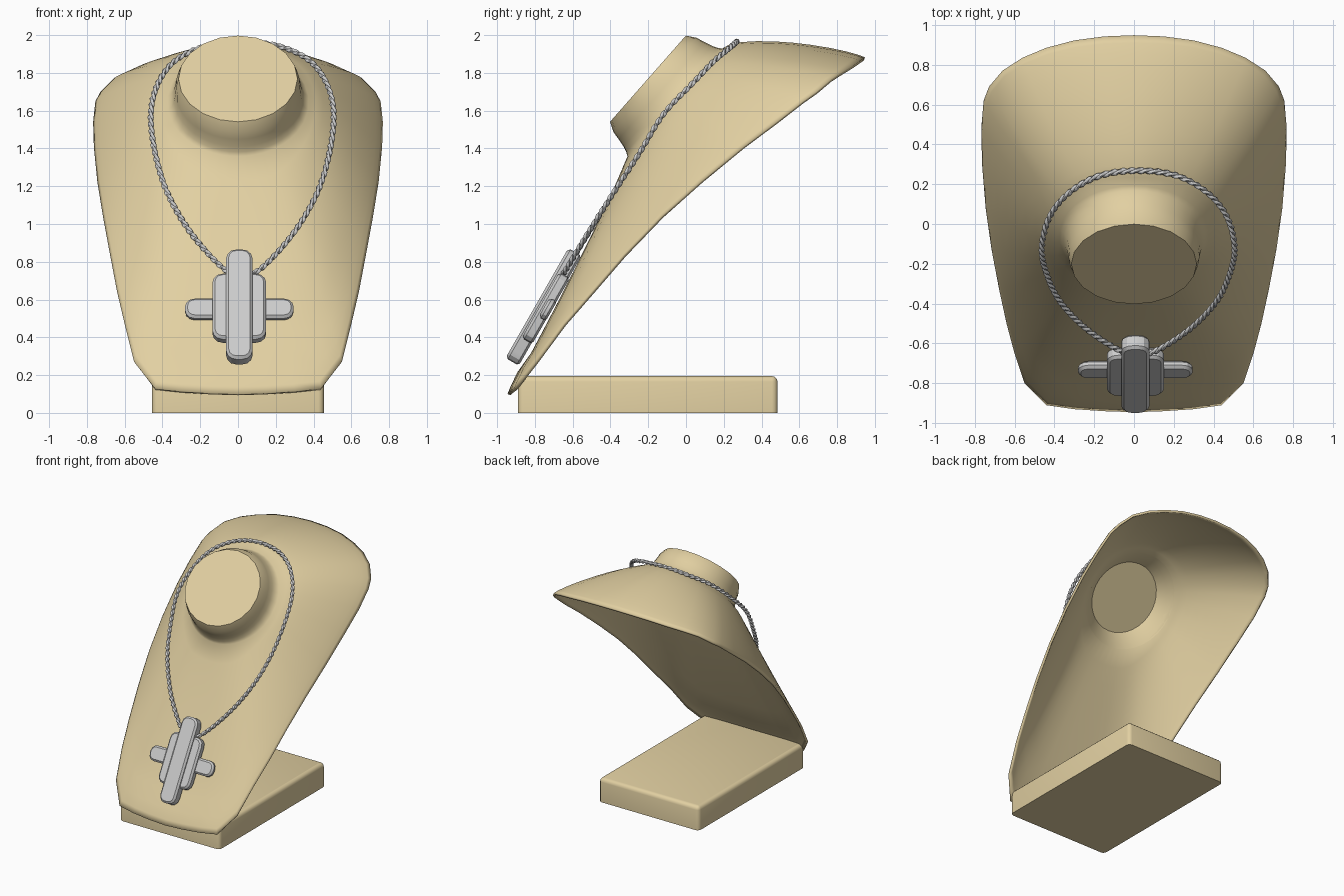
import bpy, bmesh
from math import sin, cos, pi, atan2
from mathutils import Vector

if "Cube" in bpy.data.objects:
    bpy.data.objects.remove(bpy.data.objects["Cube"])

tan = bpy.data.materials.new("tan_leatherette")
tan.diffuse_color = (0.76, 0.63, 0.36, 1)
tan.use_nodes = True
tan.node_tree.nodes["Principled BSDF"].inputs["Base Color"].default_value = tan.diffuse_color


def make(name, verts, faces, mat=None, angle=35):
    me = bpy.data.meshes.new(name)
    me.from_pydata([tuple(v) for v in verts], [], faces)
    bm = bmesh.new()
    bm.from_mesh(me)
    bmesh.ops.recalc_face_normals(bm, faces=bm.faces)
    bm.to_mesh(me)
    bm.free()
    ob = bpy.data.objects.new(name, me)
    bpy.context.collection.objects.link(ob)
    if mat:
        me.materials.append(mat)
    bpy.ops.object.select_all(action='DESELECT')
    bpy.context.view_layer.objects.active = ob
    ob.select_set(True)
    bpy.ops.object.shade_smooth_by_angle(angle=angle * pi / 180)
    return ob


def bridge(n_rings, n):
    # quads joining consecutive closed rings
    return [(r * n + i, r * n + (i + 1) % n, (r + 1) * n + (i + 1) % n, (r + 1) * n + i)
            for r in range(n_rings - 1) for i in range(n)]


# Tilted frame of the neck: t runs up the slope, n runs out of it
TILT = atan2(0.75, 0.66)
C, S = cos(TILT), sin(TILT)
NECK_T = 1.195


def tilted(x, t, n):
    return Vector((x, C * t - S * n, S * t + C * n))


# Bust shell: spokes from the neck top, down its flare and out to the rim
rim = [(0, -.945, .10), (.15, -.94, .105), (.30, -.93, .115), (.44, -.91, .13),
       (.495, -.855, .20), (.55, -.80, .27), (.60, -.65, .47), (.64, -.50, .64),
       (.677, -.33, .835), (.715, -.13, 1.04), (.745, .08, 1.225), (.763, .30, 1.405),
       (.767, .48, 1.54), (.755, .62, 1.65), (.728, .69, 1.70), (.66, .77, 1.768),
       (.56, .835, 1.81), (.44, .885, 1.84), (.30, .922, 1.865), (.15, .942, 1.878),
       (0, .948, 1.882)]
K = len(rim) - 1
# neck flare: radius across the slope, radius in x, height, turn towards the rim spoke
flare = [(.304, .315, 1.32, 0), (.333, .328, 1.27, .3), (.343, .333, 1.225, .6),
         (.355, .342, 1.18, .85), (.367, .355, 1.15, .95)]
steps = [0, .1, .2, .32, .45, .58, .7, .82, .91, .97, 1]


def spoke(k):
    x, y, z = rim[k]
    t, n = C * y + S * z, -S * y + C * z
    even = k * pi / K
    a = 0.5 * even + 0.5 * atan2(x, NECK_T - t)
    pts = []
    for i, (r, rx, h, f) in enumerate(flare):
        b = even + (a - even) * f
        flat = cos(pi / K) if i == 0 and k % 2 else 1    # straight sides on the top
        pts.append((rx * flat * sin(b), NECK_T - r * flat * cos(b), h))
    bulge = -.02 + .11 * sin(a / 2) ** 1.6 - .025 * max(0, -sin(2 * a))
    bx, bt, bn = .375 * sin(a), NECK_T - .38 * cos(a), 1.13
    for s in steps:
        h = bulge * (4 * s * (1 - s)) ** 0.7
        if k < 8:
            h += .02 * (1 - k / 8) * max(0, 1 - abs(s - .93) / .07)   # bottom lip
        pts.append((bx + (x - bx) * s, bt + (t - bt) * s, bn + (n - bn) * s + h))
    return pts


half = [spoke(k) for k in range(K + 1)]
loop = half + [[(-x, t, n) for x, t, n in p] for p in half[K - 1:0:-1]]
rows, count = len(half[0]), 2 * K
verts = [tilted(*p[r]) for r in range(rows) for p in loop]
bust = make("bust_shell", verts, bridge(rows, count) + [tuple(range(count))], tan, 42)
# the neck top must face outward before thickening inward
if bust.data.polygons[-1].normal.dot(tilted(0, 0, 1)) < 0:
    bust.data.flip_normals()
mod = bust.modifiers.new("thickness", 'SOLIDIFY')
mod.thickness = 0.018
mod.offset = -1

# Plug closing the neck from inside: a shallow cone up to a flat disc
plug = [tilted(r * sin(i * pi / 16), NECK_T - r * cos(i * pi / 16), h)
        for r, h in ((.375, 1.108), (.33, 1.145), (.275, 1.205)) for i in range(32)]
make("neck_inner_plug", plug, bridge(3, 32) + [tuple(range(64, 96))], tan, 40)


# Rounded slab rings shared by the base and the pendant bars
def outline(w, h, r, seg=3):
    pts = []
    for q, (sx, sy) in enumerate([(1, 1), (-1, 1), (-1, -1), (1, -1)]):
        for i in range(seg + 1):
            a = (q + i / seg) * pi / 2
            pts.append((sx * (w / 2 - r) + r * cos(a), sy * (h / 2 - r) + r * sin(a)))
    return pts


def slab(name, w, h, r, levels, place, mat=None, angle=30):
    # levels: (height, inset) from back to front
    verts = [place(x, y, d) for d, i in levels
             for x, y in outline(w - 2 * i, h - 2 * i, max(r - i, .004))]
    n = len(verts) // len(levels)
    last = (len(levels) - 1) * n
    return make(name, verts, bridge(len(levels), n) +
                [tuple(range(n)), tuple(range(last, last + n))], mat, angle)


# Base block
slab("base", .91, 1.375, .03, [(0, 0), (.165, 0), (.18, .004), (.191, .015), (.195, .03)],
     lambda x, y, d: Vector((x, y - .2025, d)), tan, 40)


# Pendant: three stacked bars lying on the slope of the chest
def on_chest(x, l, d):
    l += .113
    return Vector((x + .007, .496 * l - .868 * d, .868 * l + .496 * d))


for name, w, h, r, back, front in [("pendant_crossbar", .575, .12, .05, .886, .93),
                                   ("pendant_plate", .285, .40, .055, .888, .952),
                                   ("pendant_long_bar", .14, .67, .055, .893, .974)]:
    slab(name, w, h, r, [(back, .012), (back + .012, 0), (front - .014, 0), (front, .014)],
         on_chest, None, 25)

# Chain path: half-widths mirrored about its centre line
side = [(.0, -.645, .745), (.09, -.636, .757), (.262, -.525, .94), (.392, -.39, 1.155),
        (.46, -.25, 1.37), (.484, -.12, 1.58), (.448, .03, 1.74), (.355, .15, 1.865),
        (.20, .24, 1.94), (0, .268, 1.965)]
ctrl = [Vector((.022 + x, y, z)) for x, y, z in side] + \
       [Vector((.022 - x, y, z)) for x, y, z in side[-2:0:-1]]


def catmull(u):
    i, f = int(u) % len(ctrl), u % 1
    a, b, c, d = (ctrl[(i + j) % len(ctrl)] for j in (-1, 0, 1, 2))
    return .5 * (2 * b + (c - a) * f + (2 * a - 5 * b + 4 * c - d) * f ** 2 +
                 (3 * b - a - 3 * c + d) * f ** 3)


# even spacing along the path
dense = [catmull(i * len(ctrl) / 2000) for i in range(2001)]
length = [0]
for p, q in zip(dense, dense[1:]):
    length.append(length[-1] + (q - p).length)
COUNT, TURNS = 560, 45
path, j = [], 0
for i in range(COUNT):
    while length[j + 1] < i * length[-1] / COUNT:
        j += 1
    path.append(dense[j].lerp(dense[j + 1], (i * length[-1] / COUNT - length[j]) /
                              (length[j + 1] - length[j])))

# Chain: two strands twisted around each other, each swept as a six-sided tube
normal = tilted(0, 0, 1)
for strand in range(2):
    verts = []
    for i, p in enumerate(path):
        tangent = (path[(i + 1) % COUNT] - path[i - 1]).normalized()
        u = tangent.cross(normal).normalized()
        v = u.cross(tangent)
        a = 2 * pi * TURNS * i / COUNT + strand * pi
        mid = p + .006 * (cos(a) * u + sin(a) * v)
        verts += [mid + .0105 * (cos(b * pi / 3) * u + sin(b * pi / 3) * v) for b in range(6)]
    faces = bridge(COUNT, 6)
    end = (COUNT - 1) * 6
    faces += [(end + b, end + (b + 1) % 6, (b + 1) % 6, b) for b in range(6)]
    make("chain_strand_%d" % (strand + 1), verts, faces, None, 60)
